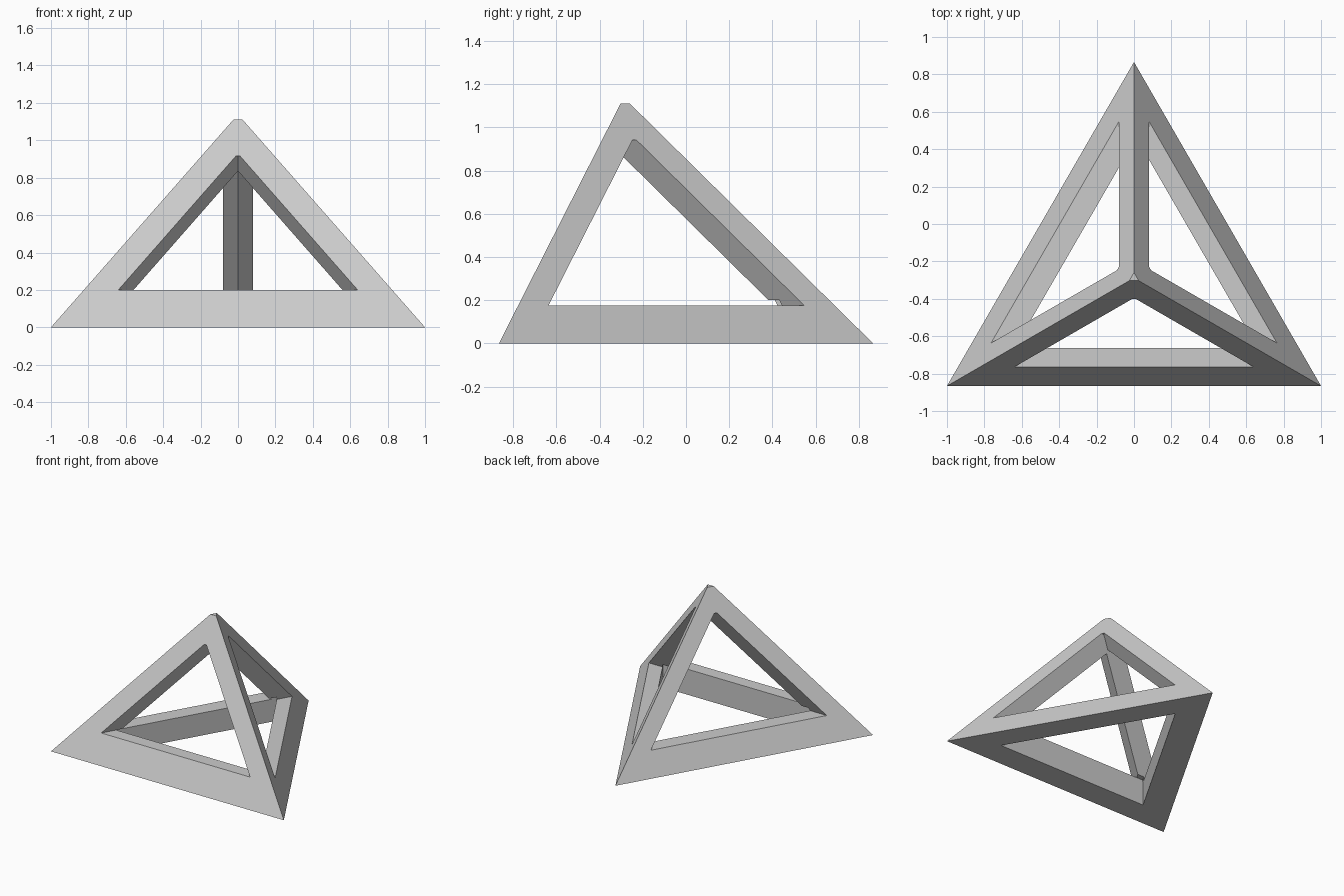
import bpy, bmesh
from math import sin, cos, radians
from mathutils import Vector, Matrix

if "Cube" in bpy.data.objects:
    bpy.data.objects.remove(bpy.data.objects["Cube"])

R = 2 / 3 ** 0.5          # radius of the base triangle
CY = -R / 4               # y of the triangle centre
H = 1.11                  # height of the blunt tip


def frustum(name, r1, r2, z1, z2, cx=0.0):
    """Three-sided upright frustum with one corner pointing to +y."""
    bm = bmesh.new()
    rings = []
    for r, z in ((r1, z1), (r2, z2)):
        rings.append([bm.verts.new((cx + r * cos(radians(a)), CY + r * sin(radians(a)), z))
                      for a in (90, 210, 330)])
    lo, hi = rings
    bm.faces.new(lo)
    bm.faces.new(hi)
    for i in range(3):
        j = (i + 1) % 3
        bm.faces.new((lo[i], lo[j], hi[j], hi[i]))
    bmesh.ops.recalc_face_normals(bm, faces=bm.faces)
    me = bpy.data.meshes.new(name)
    bm.to_mesh(me)
    bm.free()
    ob = bpy.data.objects.new(name, me)
    bpy.context.collection.objects.link(ob)
    return ob


def scale_about(p, s):
    p = Vector(p)
    return Matrix.Translation(p) @ Matrix.Scale(s, 4) @ Matrix.Translation(-p)


# Solid pyramid with a blunt tip
frame = frustum("pyramid_frame", R, 0.029, 0, H)
cutters = []

# Side windows: smaller pyramids pushed out through each sloping face
corner = lambda a: Vector((R * cos(radians(a)), CY + R * sin(radians(a)), 0))
half_in = R / 2 + (0.0145 - R / 2) * 0.5      # face distance from axis at mid height
for name, a, s in (("front", 270, 0.64), ("right", 30, 0.683), ("left", 150, 0.683)):
    p = Vector((half_in * cos(radians(a)), CY + half_in * sin(radians(a)), H / 2))
    shrink = scale_about(p, s)
    far = shrink @ corner(a + 180)
    c = frustum(name + "_window_cutter", R, 0.029, 0, H)
    c.data.transform(scale_about(far, 1.01) @ shrink)
    cutters.append(c)

# Base opening
cutters.append(frustum("base_opening_cutter", 0.76, 0.75, -0.1, 0.2, 0.012))

for c in cutters:
    c.hide_render = True
    m = frame.modifiers.new(c.name, 'BOOLEAN')
    m.operation = 'DIFFERENCE'
    m.solver = 'EXACT'
    m.object = c

# Bake the cuts and drop the helpers
bpy.context.view_layer.update()
dg = bpy.context.evaluated_depsgraph_get()
cut_mesh = bpy.data.meshes.new_from_object(frame.evaluated_get(dg))
frame.modifiers.clear()
frame.data = cut_mesh
for c in cutters:
    bpy.data.objects.remove(c)
